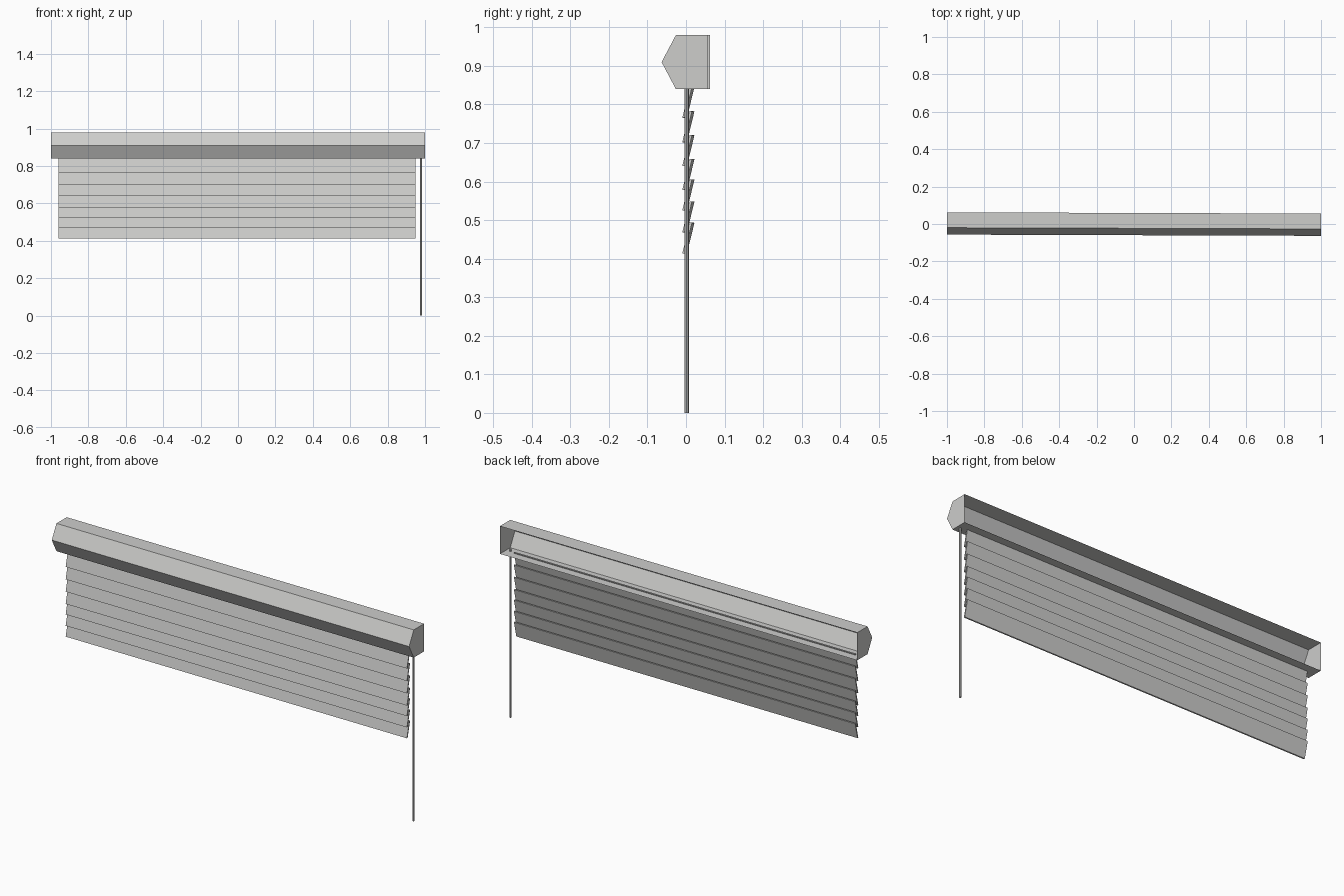
import bpy, bmesh, math

if "Cube" in bpy.data.objects:
    bpy.data.objects.remove(bpy.data.objects["Cube"])

YAW = -0.0033  # the whole blind hangs very slightly turned

mat = bpy.data.materials.new("light grey")
mat.diffuse_color = (0.61, 0.61, 0.60, 1)
mat.use_nodes = True
mat.node_tree.nodes["Principled BSDF"].inputs["Base Color"].default_value = mat.diffuse_color


def finish(name, bm, normals=True):
    if normals:
        bmesh.ops.recalc_face_normals(bm, faces=bm.faces)
    me = bpy.data.meshes.new(name)
    bm.to_mesh(me)
    bm.free()
    me.materials.append(mat)
    ob = bpy.data.objects.new(name, me)
    ob.rotation_euler.z = YAW
    bpy.context.collection.objects.link(ob)
    return ob


def extrude_profile(name, profile, x0, x1, open_back=False):
    """Extrude a y-z profile along x, with end caps; optionally leave the last side open."""
    bm = bmesh.new()
    a = [bm.verts.new((x0, y, z)) for y, z in profile]
    b = [bm.verts.new((x1, y, z)) for y, z in profile]
    n = len(profile)
    for i in range(n - 1 if open_back else n):
        j = (i + 1) % n
        bm.faces.new((a[i], a[j], b[j], b[i]))
    bm.faces.new(a[::-1])
    bm.faces.new(b)
    return finish(name, bm)


# Headrail: pentagonal shell, open at the back
extrude_profile("headrail", [(0.059, 0.84), (-0.023, 0.84), (-0.06, 0.91),
                             (-0.023, 0.98), (0.059, 0.98)], -1, 1, open_back=True)

# Slats: overlapping thin boards leaning back at the top
for i, z in enumerate([0.413, 0.468, 0.525, 0.578, 0.64, 0.702, 0.765]):
    extrude_profile(f"slat_{i + 1}", [(-0.0065, z), (-0.0005, z - 0.001 + 0.002),
                                      (0.0187, z + 0.08), (0.0127, z + 0.081)],
                    -0.96, 0.95)

# Tilt wand hanging at the right end
bm = bmesh.new()
bmesh.ops.create_cone(bm, cap_ends=True, segments=8, radius1=0.0055, radius2=0.0055, depth=0.85)
bmesh.ops.translate(bm, verts=bm.verts, vec=(0.979, 0.005, 0.425))
finish("tilt_wand", bm)
